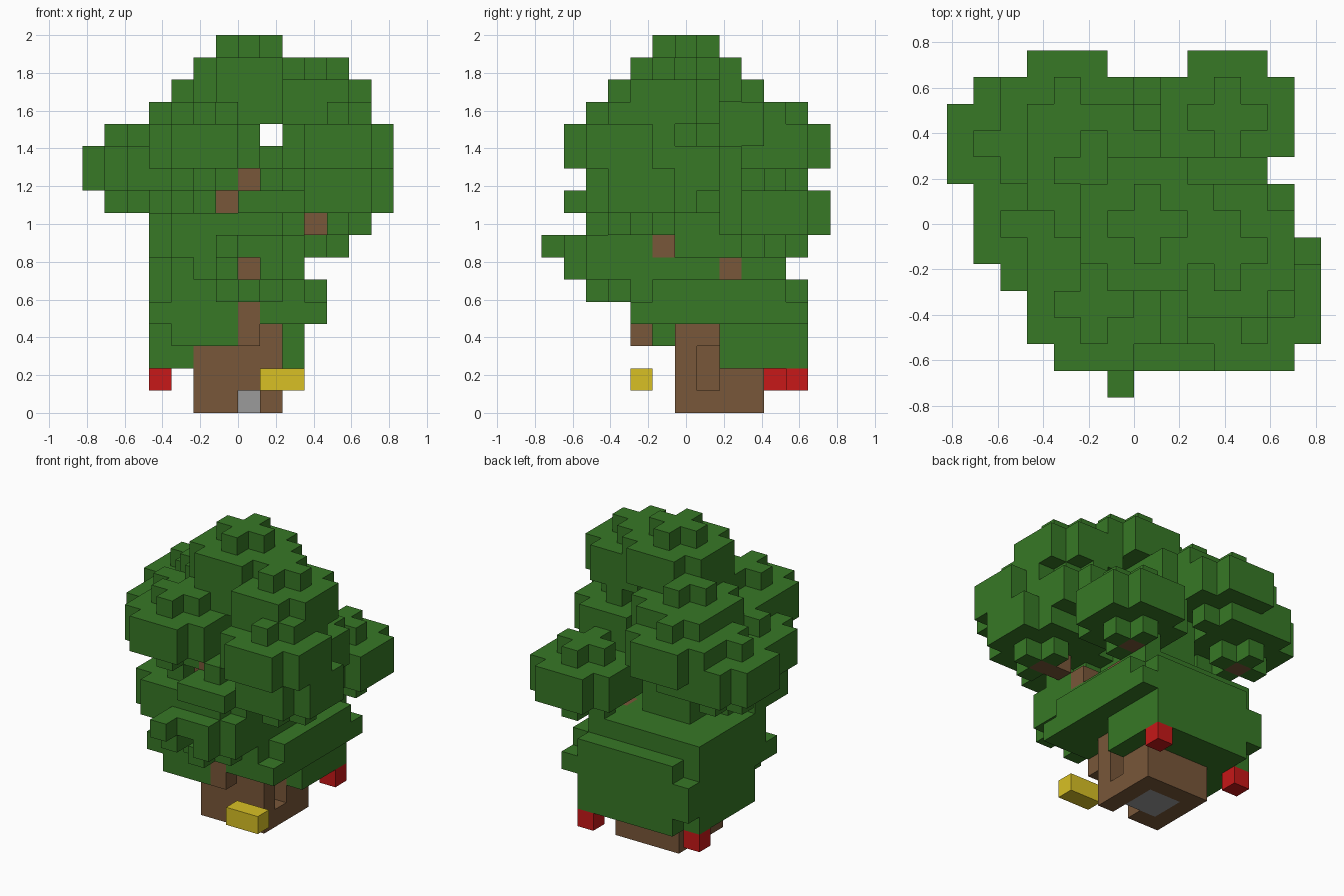
import bpy
import bmesh
from mathutils import Vector

cube = bpy.data.objects.get("Cube")
if cube:
    bpy.data.objects.remove(cube, do_unlink=True)

UNIT = 2 / 17                      # edge length of one block
ORIGIN = Vector((-7, -6.5, 0))     # grid corner, in blocks
SIDES = [Vector(d) for d in ((1, 0, 0), (-1, 0, 0), (0, 1, 0),
                             (0, -1, 0), (0, 0, 1), (0, 0, -1))]


def material(name, color):
    mat = bpy.data.materials.new(name)
    mat.use_nodes = True
    mat.diffuse_color = (*color, 1)
    bsdf = mat.node_tree.nodes["Principled BSDF"]
    bsdf.inputs["Base Color"].default_value = (*color, 1)
    bsdf.inputs["Roughness"].default_value = 0.9
    return mat


def box(x, y, z):
    """Blocks in half-open index ranges."""
    return {(i, j, k) for i in range(*x) for j in range(*y) for k in range(*z)}


def clump(cx, cy, z, layers=2):
    """Rounded leaf ball: wide layers with cut corners, a small cross above and below."""
    cells = set()
    for k in range(z - 1, z + layers + 1):
        wide = z <= k < z + layers
        reach, limit = (2, 3) if wide else (1, 1)
        for dx in range(-reach, reach + 1):
            for dy in range(-reach, reach + 1):
                if abs(dx) + abs(dy) <= limit:
                    cells.add((cx + dx, cy + dy, k))
    return cells


def build(name, cells, mat, solid):
    """Mesh the outer faces of a block set and weld them."""
    bm = bmesh.new()
    for cell in sorted(cells):
        c = Vector(cell)
        for n in SIDES:
            if tuple(int(v) for v in c + n) in solid:
                continue
            u = Vector((n.y, n.z, n.x))
            w = n.cross(u)
            mid = c + Vector((0.5, 0.5, 0.5)) + n / 2
            quad = [mid + (a * u + b * w) / 2
                    for a, b in ((-1, -1), (1, -1), (1, 1), (-1, 1))]
            bm.faces.new([bm.verts.new((p + ORIGIN) * UNIT) for p in quad])
    bmesh.ops.remove_doubles(bm, verts=bm.verts, dist=UNIT / 100)
    bmesh.ops.recalc_face_normals(bm, faces=bm.faces)
    mesh = bpy.data.meshes.new(name)
    bm.to_mesh(mesh)
    bm.free()
    mesh.materials.append(mat)
    obj = bpy.data.objects.new(name, mesh)
    bpy.context.collection.objects.link(obj)


green = material("leaf green", (0.038, 0.188, 0.019))
brown = material("bark brown", (0.19, 0.095, 0.041))
red = material("fruit red", (0.57, 0.009, 0.009))
yellow = material("lamp yellow", (0.69, 0.53, 0.018))
grey = material("floor grey", (0.33, 0.33, 0.33))

# Trunk with a doorway in front and a tall window on one side
floor = box((6, 8), (7, 9), (0, 1))
trunk = box((5, 9), (6, 10), (0, 4)) - floor
trunk -= {(7, 6, 0)} | box((8, 9), (7, 8), (1, 3))

# Branch ends showing between the leaves and under the leaf balls
branches = box((7, 8), (4, 5), (3, 5)) | box((10, 12), (4, 5), (8, 9))
branches |= {(7, 3, 6), (6, 4, 9), (7, 3, 10), (9, 5, 7), (9, 8, 6),
             (2, 9, 9), (10, 10, 7)}

# Lower skirt of leaves around the trunk, with trimmed corners
skirt = box((3, 10), (8, 12), (2, 4)) | box((3, 5), (6, 8), (2, 4))
skirt |= box((4, 7), (4, 6), (3, 4))
skirt |= box((3, 11), (4, 12), (4, 6))
skirt |= box((3, 10), (5, 11), (6, 7))
skirt -= {(3, 11, 2)}
skirt -= {(i, j, 5) for i in (3, 10) for j in (4, 11)}

# Crown: leaf balls as (x, y, lowest wide layer)
crown = box((5, 8), (4, 9), (6, 14))
for place in ((7, 6, 14), (10, 5, 13), (5, 8, 12), (5, 3, 11), (11, 3, 11),
              (4, 10, 11), (2, 9, 10), (3, 6, 10), (11, 4, 9), (10, 6, 10),
              (10, 10, 8), (5, 4, 7), (7, 3, 6)):
    crown |= clump(*place)
crown |= clump(8, 3, 9, layers=1)

# Single stray leaf, and gaps in front of two branches
crown |= {(6, 0, 7)}
crown -= box((7, 8), (1, 3), (6, 7)) | box((6, 7), (2, 4), (9, 10))

wood = trunk | branches
skirt -= wood | floor
crown -= wood | skirt
solid = wood | floor | skirt | crown

build("trunk", trunk, brown, solid)
build("branches", branches, brown, solid)
build("floor", floor, grey, solid)
build("lower_leaves", skirt, green, solid)
build("crown_leaves", crown, green, solid)

# Hanging fruit and lantern
for name, cells, mat in (
        ("right_fruit", {(3, 10, 1)}, red),
        ("left_fruit", {(9, 11, 1)}, red),
        ("lantern", box((8, 10), (4, 5), (1, 2)), yellow)):
    build(name, cells, mat, cells)
